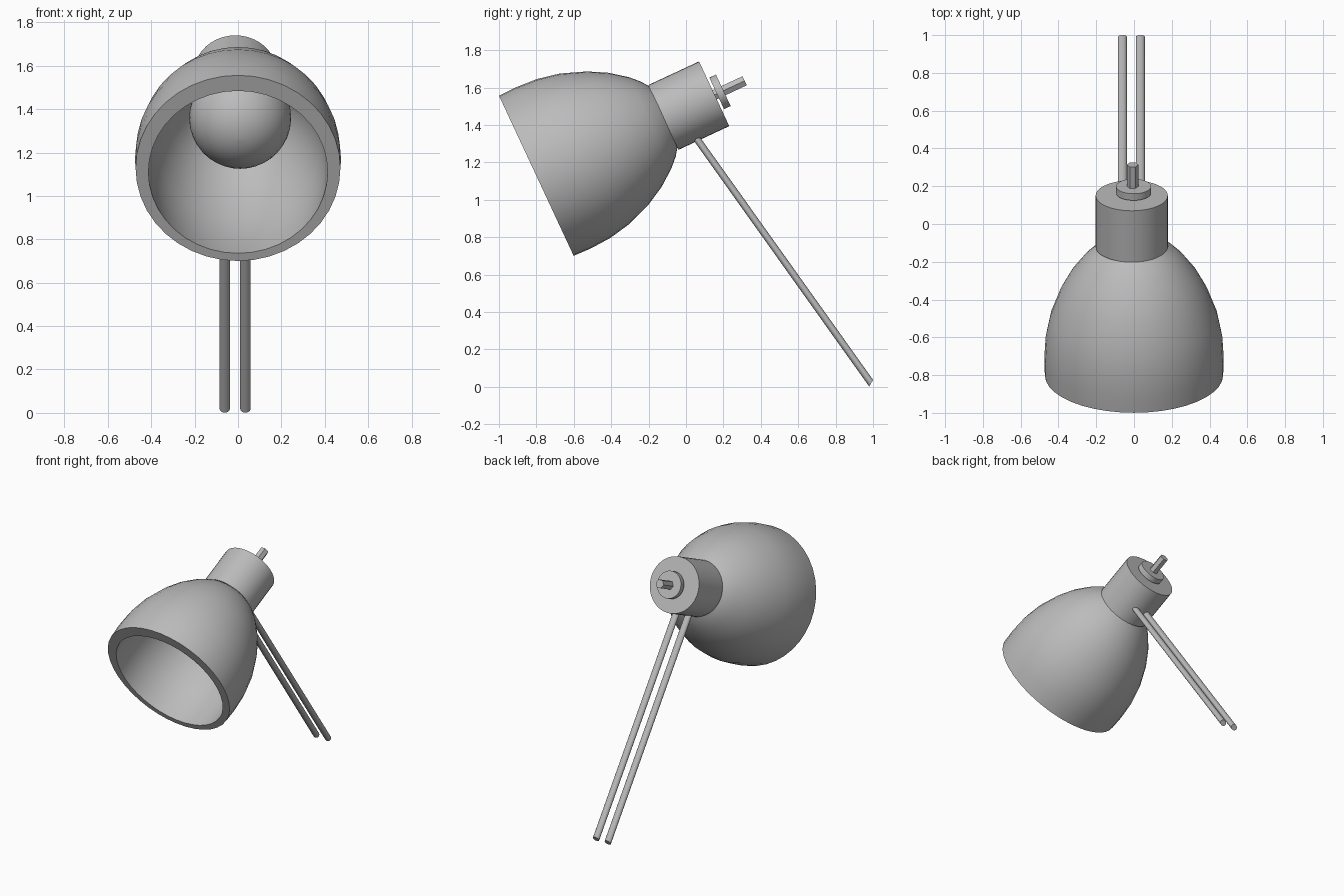
import bpy, bmesh
from math import cos, sin, pi, radians
from mathutils import Matrix, Vector

if "Cube" in bpy.data.objects:
    bpy.data.objects.remove(bpy.data.objects["Cube"])

GREY = (0.5, 0.5, 0.5, 1)
metal = bpy.data.materials.new("plain grey")
metal.use_nodes = True
metal.diffuse_color = GREY
metal.node_tree.nodes["Principled BSDF"].inputs["Base Color"].default_value = GREY

# Head frame: local z runs from the rim centre back along the lamp axis
HEAD = Matrix.Translation((0, -0.8, 1.128)) @ Matrix.Rotation(radians(-65), 4, 'X')


def loft(name, rings, smooth=30):
    """Skin a list of equal rings of points and cap both ends."""
    bm = bmesh.new()
    loops = [[bm.verts.new(p) for p in ring] for ring in rings]
    n = len(loops[0])
    for a, b in zip(loops, loops[1:]):
        for i in range(n):
            j = (i + 1) % n
            bm.faces.new((a[i], a[j], b[j], b[i]))
    bm.faces.new(loops[0])
    bm.faces.new(loops[-1])
    bmesh.ops.recalc_face_normals(bm, faces=bm.faces)
    mesh = bpy.data.meshes.new(name)
    bm.to_mesh(mesh)
    bm.free()
    mesh.materials.append(metal)
    obj = bpy.data.objects.new(name, mesh)
    bpy.context.collection.objects.link(obj)
    bpy.ops.object.select_all(action='DESELECT')
    obj.select_set(True)
    bpy.context.view_layer.objects.active = obj
    bpy.ops.object.shade_smooth_by_angle(angle=radians(smooth))
    return obj


def circle(centre, radius, a, b, n):
    return [Vector(centre) + radius * (cos(2 * pi * i / n) * a + sin(2 * pi * i / n) * b)
            for i in range(n)]


def head_part(name, profile, x=0, sides=40):
    """Turn (distance along axis, radius, sideways offset) into a lathed part."""
    X, Y = Vector((1, 0, 0)), Vector((0, 1, 0))
    obj = loft(name, [circle((x, off, t), r, X, Y, sides) for t, r, off in profile])
    obj.matrix_world = HEAD
    return obj


# Bell shade: outer wall, flat rim, then the slightly lowered inner wall
outer = [(0, .472), (.1, .475), (.22, .468), (.344, .443), (.48, .392),
         (.58, .338), (.67, .27), (.72, .22), (.755, .17)]
walls = [(t, r, 0) for t, r in reversed(outer)]
walls += [(t * .95, r * .875, .02) for t, r in outer]
head_part("shade", walls)

# Bulb inside the shade
bulb = [(.57 - .235 * cos(pi * k / 20), .235 * sin(pi * k / 20) + 1e-4, .01)
        for k in range(21)]
head_part("bulb", bulb, x=.01, sides=36)

# Socket, rear disc and hexagonal switch pin
head_part("socket", [(.747, .191, .004), (1.047, .191, .004)], x=-.012)
head_part("rear_disc", [(1.06, .093, .008), (1.099, .093, .008)], x=-.002)
head_part("switch_pin", [(1.03, .031, .01), (1.224, .031, .01)], x=-.007, sides=6)

# Pair of slanting support rods with obliquely cut ends
across, cut = Vector((1, 0, 0)), Vector((0, .43, .75))
for name, x in (("right_rod", -.061), ("left_rod", .034)):
    ends = ((x, .055, 1.33), (x, .99, .019))
    loft(name, [circle(p, .024, across, cut, 16) for p in ends])
